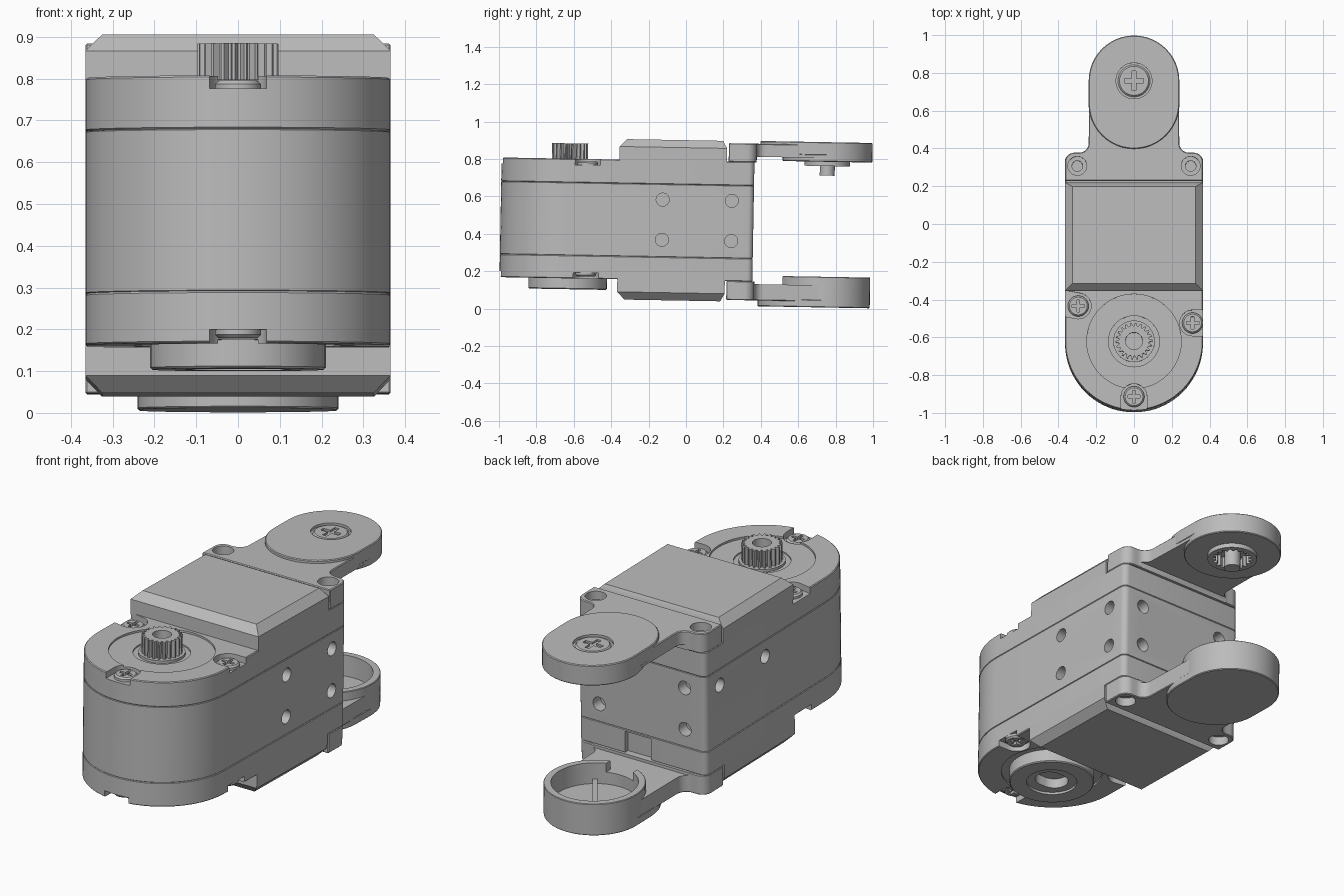
import bpy, bmesh, math
from mathutils import Matrix, Vector

cube = bpy.data.objects.get("Cube")
if cube:
    bpy.data.objects.remove(cube, do_unlink=True)

grey = bpy.data.materials.new("mid grey")
grey.use_nodes = True
COLOUR = (0.5, 0.5, 0.5, 1)
grey.diffuse_color = COLOUR
grey.node_tree.nodes["Principled BSDF"].inputs["Base Color"].default_value = COLOUR
parts = []


# ---- outlines ----
def arc(x, y, r, a0, a1, n=12):
    angles = [math.radians(a0 + (a1 - a0) * i / n) for i in range(n + 1)]
    return [(x + r * math.cos(a), y + r * math.sin(a)) for a in angles]


def circle(x, y, r, n=48):
    return arc(x, y, r, 0, 360, n)[:-1]


def rect(x0, y0, x1, y1):
    return [(x0, y0), (x1, y0), (x1, y1), (x0, y1)]


def capsule(a, b, r):
    d = math.degrees(math.atan2(b[1] - a[1], b[0] - a[0]))
    return arc(*b, r, d - 90, d + 90, 24) + arc(*a, r, d + 90, d + 270, 24)


def gear(x, y, r_in, r_out, teeth):
    pts = []
    for i in range(teeth * 4):
        r = r_out if i % 4 < 2 else r_in
        a = math.tau * i / (teeth * 4)
        pts.append((x + r * math.cos(a), y + r * math.sin(a)))
    return pts


# ---- solids ----
def loft(name, layers, bevel=0.0, keep=True):
    """Skin a stack of (outline, z) layers with equal point counts."""
    bm = bmesh.new()
    rings = [[bm.verts.new((x, y, z)) for x, y in o] for o, z in layers]
    n = len(rings[0])
    for lo, hi in zip(rings, rings[1:]):
        for i in range(n):
            bm.faces.new((lo[i], lo[(i + 1) % n], hi[(i + 1) % n], hi[i]))
    bm.faces.new(rings[0][::-1])
    bm.faces.new(rings[-1])
    bmesh.ops.recalc_face_normals(bm, faces=bm.faces)
    mesh = bpy.data.meshes.new(name)
    bm.to_mesh(mesh)
    bm.free()
    obj = bpy.data.objects.new(name, mesh)
    bpy.context.collection.objects.link(obj)
    if keep:
        mesh.materials.append(grey)
        parts.append(obj)
    if bevel:
        m = obj.modifiers.new("edge", 'BEVEL')
        m.width, m.segments, m.limit_method = bevel, 1, 'ANGLE'
        m.angle_limit = math.radians(40)
        apply(obj, m)
    return obj


def prism(name, outline, z0, z1, bevel=0.0, keep=True):
    return loft(name, [(outline, z0), (outline, z1)], bevel, keep)


def apply(obj, mod):
    with bpy.context.temp_override(object=obj, active_object=obj, selected_objects=[obj]):
        bpy.ops.object.modifier_apply(modifier=mod.name)


def cut(obj, outline, z0, z1, matrix=None):
    tool = prism("cutter", outline, z0, z1, keep=False)
    tool.hide_render = True
    if matrix:
        tool.data.transform(matrix)
    m = obj.modifiers.new("cut", 'BOOLEAN')
    m.operation, m.object, m.solver = 'DIFFERENCE', tool, 'EXACT'
    apply(obj, m)
    bpy.data.objects.remove(tool, do_unlink=True)


def screw(name, x, y, z, r, up, h=0.03):
    """Round head whose cross-slotted face lies at z, facing up (1) or down (-1)."""
    s = prism(name, circle(x, y, r, 32), min(z, z - up * h), max(z, z - up * h), 0.008)
    a, b = r * 0.6, r * 0.14
    plus = [(b, b), (b, a), (-b, a), (-b, b), (-a, b), (-a, -b),
            (-b, -b), (-b, -a), (b, -a), (b, -b), (a, -b), (a, b)]
    cut(s, [(x + px, y + py) for px, py in plus], z - 0.015, z + 0.015)


# ---- case: three stacked shells with a round front ----
HORN_Y, MID = -0.627, 0.47
case = (arc(0, HORN_Y, 0.365, 180, 360, 40) + arc(0.335, 0.33, 0.03, 0, 90, 6)
        + arc(-0.335, 0.33, 0.03, 90, 180, 6))
lower = prism("lower_case", case, 0.15, 0.274, 0.004)
middle = prism("middle_case", case, 0.274, 0.662, 0.002)
upper = prism("upper_case", case, 0.662, 0.79, 0.004)

# side and rear mounting holes
for z in (0.365, 0.58):
    for y in (-0.127, 0.243):
        spots = [(1, 1)] if z < MID else [(1, 1), (-1, 1)]
        for side, _ in spots:
            m = Matrix.Translation((0, y, z)) @ Matrix.Rotation(side * math.pi / 2, 4, 'Y')
            cut(middle, circle(0, 0, 0.035, 24), 0.3, 0.4, m)
    for x in (-0.245, 0.245):
        m = Matrix.Translation((x, 0, z)) @ Matrix.Rotation(-math.pi / 2, 4, 'X')
        cut(middle, circle(0, 0, 0.035, 24), 0.3, 0.4, m)
# cable opening in the rear
cut(lower, rect(-0.05, 0.335, 0.1, 0.4), 0.1, 0.262)

# screw pockets, horn recesses and screws on both faces
pockets = [((0, -0.92), (0, -1.05)), ((-0.295, -0.44), (-0.4, -0.42)),
           ((0.31, -0.53), (0.42, -0.53))]
for shell, face, up, label in ((upper, 0.79, 1, "upper"), (lower, 0.15, -1, "lower")):
    def span(depth):
        return sorted((face - up * depth, face + up * 0.05))
    cut(shell, circle(0, HORN_Y, 0.25), *span(0.01))
    cut(shell, circle(0, HORN_Y, 0.135), *span(0.018))
    for i, (a, b) in enumerate(pockets):
        cut(shell, capsule(a, b, 0.068), *span(0.032))
        screw(f"{label}_case_screw_{i + 1}", *a, face - up * 0.012, 0.055, up)

# ---- output gear and underside horn ----
shaft = prism("output_gear", gear(0, HORN_Y, 0.08, 0.097, 22), 0.75, 0.872)
cut(shaft, circle(0, HORN_Y, 0.045, 24), 0.82, 0.9)
prism("gear_collar", circle(0, HORN_Y, 0.11), 0.76, 0.785)
horn = prism("lower_horn", circle(0, HORN_Y, 0.21), 0.092, 0.17, 0.005)
cut(horn, circle(0, HORN_Y, 0.125), 0.05, 0.104)
cut(horn, capsule((-0.015, HORN_Y), (0.015, HORN_Y), 0.07), 0.05, 0.155)


# ---- chamfered covers ----
def cover(name, z_base, z_edge, z_face):
    wide = rect(-0.365, -0.362, 0.365, 0.213)
    narrow = rect(-0.325, -0.322, 0.325, 0.19)
    loft(name, [(wide, z_base), (wide, z_edge), (narrow, z_face)])


cover("top_cover", 0.78, 0.86, 0.9)
cover("bottom_cover", 0.16, 0.083, 0.042)

# ---- bracket arms ----
PIVOT = (0, 0.75)
half = ([(0.365, 0.222)] + arc(0.315, 0.32, 0.05, 0, 90, 8)
        + arc(0.29, 0.42, 0.05, 270, 180, 8) + arc(*PIVOT, 0.236, 0, 84, 16))
arm = half + [(-x, y) for x, y in reversed(half)]
pad = capsule((0, 0.63), PIVOT, 0.24)

top_arm = prism("top_arm", arm, 0.788, 0.888, 0.004)
bottom_arm = prism("bottom_arm", arm, 0.05, 0.152, 0.004)
# thin the necks on their inner faces
cut(top_arm, rect(-0.5, 0.372, 0.5, 1.2), 0.7, 0.818)
cut(bottom_arm, rect(-0.5, 0.372, 0.5, 1.2), 0.137, 0.3)
for side in (-1, 1):
    for obj, bore in ((top_arm, (0.845, 0.95)), (bottom_arm, (0, 0.095))):
        cut(obj, circle(side * 0.3, 0.3, 0.05, 32), *bore)
        cut(obj, circle(side * 0.3, 0.3, 0.028, 24), 0.02, 0.95)

# upper pivot: pad, toothed socket, centre post and screw
top_pad = prism("top_pad", pad, 0.832, 0.903, 0.004)
cut(top_pad, circle(*PIVOT, 0.095), 0.89, 0.95)
screw("pivot_screw", *PIVOT, 0.9, 0.085, 1, 0.02)
hub = prism("pivot_hub", circle(*PIVOT, 0.24), 0.798, 0.86, 0.004)
boss = prism("pivot_boss", circle(*PIVOT, 0.122), 0.775, 0.83)
socket = gear(*PIVOT, 0.082, 0.098, 18)
for obj in (hub, boss, top_arm):
    cut(obj, socket, 0.7, 0.85)
prism("pivot_post", circle(*PIVOT, 0.04, 24), 0.724, 0.86)

# lower pivot: open cup with a gap facing the case
cut(bottom_arm, circle(*PIVOT, 0.205), 0.07, 0.3)
prism("bottom_pad", pad, 0.019, 0.06, 0.004)
cup = prism("pivot_cup", circle(*PIVOT, 0.24), 0.03, 0.183, 0.003)
cut(cup, circle(*PIVOT, 0.205), 0.075, 0.3)
cut(cup, rect(-0.09, 0.45, 0.07, 0.65), 0.137, 0.3)
turn = Matrix.Translation((*PIVOT, 0)) @ Matrix.Rotation(math.radians(35), 4, 'Z')
rib = prism("cup_rib", rect(-0.012, -0.2, 0.012, 0.2), 0.07, 0.1)
rib.data.transform(turn)

# ---- lean the whole assembly slightly and smooth the curved faces ----
pivot = Vector((0, 0, 0.45))
lean = (Matrix.Translation(pivot) @ Matrix.Rotation(math.radians(-1.03), 4, 'X')
        @ Matrix.Translation(-pivot))
bpy.ops.object.select_all(action='DESELECT')
for obj in parts:
    obj.data.transform(lean)
    obj.select_set(True)
bpy.context.view_layer.objects.active = parts[0]
bpy.ops.object.shade_smooth_by_angle(angle=math.radians(30))
